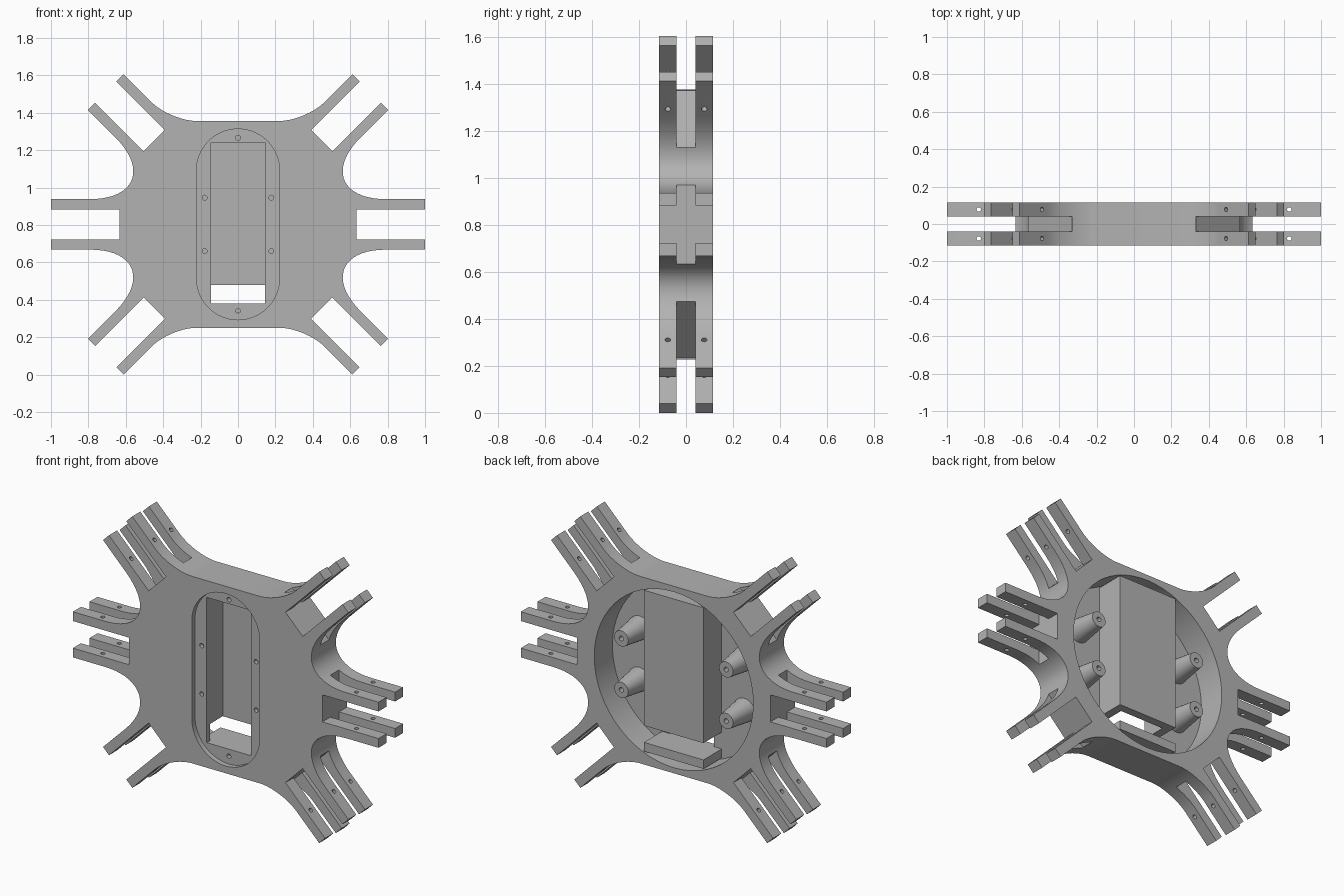
import bpy, bmesh, math
from mathutils import Matrix, Vector
from mathutils.geometry import interpolate_bezier

if "Cube" in bpy.data.objects:
    bpy.data.objects.remove(bpy.data.objects["Cube"])

CZ = 0.803                      # height of the hub centre
BACK, FRONT = 0.115, -0.115     # plate faces
FLOOR = -0.055                  # floor of the round cavity
ROOT, IN, OUT = 0.633, 0.08, 0.135   # arm notch depth, prong inner and outer edge

grey = bpy.data.materials.new("plain grey")
grey.use_nodes = True
grey.diffuse_color = (0.45, 0.45, 0.45, 1)
grey.node_tree.nodes["Principled BSDF"].inputs["Base Color"].default_value = grey.diffuse_color


def make(name, bm):
    bmesh.ops.recalc_face_normals(bm, faces=bm.faces)
    mesh = bpy.data.meshes.new(name)
    bm.to_mesh(mesh)
    bm.free()
    obj = bpy.data.objects.new(name, mesh)
    obj.location.z = CZ
    mesh.materials.append(grey)
    bpy.context.collection.objects.link(obj)
    return obj


def prism(name, points, y0, y1):
    """Extrude an x-z outline from y0 to y1."""
    bm = bmesh.new()
    face = bm.faces.new([bm.verts.new((x, y0, z)) for x, z in points])
    ext = bmesh.ops.extrude_face_region(bm, geom=[face])["geom"]
    verts = [v for v in ext if isinstance(v, bmesh.types.BMVert)]
    bmesh.ops.translate(bm, verts=verts, vec=(0, y1 - y0, 0))
    return make(name, bm)


def rect(x0, x1, z0, z1):
    return [(x0, z0), (x1, z0), (x1, z1), (x0, z1)]


def arc(cx, cz, r, a0, a1, n):
    angles = [math.radians(a0 + (a1 - a0) * i / n) for i in range(n + 1)]
    return [(cx + r * math.cos(a), cz + r * math.sin(a)) for a in angles]


def rods(name, spots, r0, r1, length):
    """Cones whose axis is the local z of each matrix."""
    bm = bmesh.new()
    for m in spots:
        bmesh.ops.create_cone(bm, cap_ends=True, segments=24, radius1=r0,
                              radius2=r1, depth=length, matrix=m)
    return make(name, bm)


def cut(obj, *cutters):
    bpy.context.view_layer.objects.active = obj
    for c in cutters:
        mod = obj.modifiers.new("cut", 'BOOLEAN')
        mod.operation, mod.solver, mod.object = 'DIFFERENCE', 'EXACT', c
        bpy.ops.object.modifier_apply(modifier=mod.name)
        bpy.data.objects.remove(c)


def smooth(obj):
    bpy.ops.object.select_all(action='DESELECT')
    obj.select_set(True)
    bpy.context.view_layer.objects.active = obj
    bpy.ops.object.shade_smooth_by_angle(angle=math.radians(30))


def along_y(x, y, z):
    return Matrix.Translation((x, y, z)) @ Matrix.Rotation(-math.pi / 2, 4, 'X')


def turn(p):
    """Rotate an x-z point by 45 degrees."""
    s = math.sqrt(0.5)
    return ((p[0] - p[1]) * s, (p[0] + p[1]) * s)


def curve(a, b, c, d, n=20):
    pts = interpolate_bezier(*[Vector((p[0], p[1], 0)) for p in (a, b, c, d)], n)
    return [(p.x, p.y) for p in pts]


# Star outline: one quarter, then mirrored
apex = OUT / math.tan(math.pi / 8)
far, near = apex + 0.465, apex + 0.225
top = 0.553
corner = top - OUT * math.sqrt(2)
quarter = [(ROOT, IN), (1, IN), (1, OUT)]
quarter += curve((far, OUT), (near, OUT), turn((near, -OUT)), turn((far, -OUT)))
quarter += [turn(p) for p in [(1, -OUT), (1, -IN), (ROOT, -IN), (ROOT, IN), (1, IN), (1, OUT)]]
quarter += curve((corner + 0.1, top + 0.1), (corner + 0.045, top + 0.045),
                 (corner - 0.064, top), (corner - 0.14, top), 14)
half = quarter + [(-x, z) for x, z in reversed(quarter)]
outline = half + [(x, -z) for x, z in reversed(half)]
hub = prism("hub_plate", outline, FRONT, BACK)

# Round rear cavity, shallow front recess and window
window = rect(-0.145, 0.145, -0.422, 0.437)
recess = arc(0, 0.288, 0.222, 0, 180, 32) + arc(0, -0.288, 0.222, 180, 360, 32)
cut(hub,
    prism("cavity_cutter", arc(0, 0, 0.52, 0, 354, 59), FLOOR, 0.2),
    prism("recess_cutter", recess, -0.2, -0.085),
    prism("window_cutter", window, -0.2, 0))

# Screw holes in the recess
spots = [(sx * 0.178, sz * 0.143) for sx in (-1, 1) for sz in (-1, 1)]
spots += [(0, 0.463), (0, -0.463)]
cut(hub, rods("screw_cutter", [along_y(x, -0.1, z) for x, z in spots], 0.013, 0.013, 0.14))

# Mid-plane slots and pin holes of the six arms
for deg in (0, 45, 135, 180, 225, 315):
    rot = Matrix.Rotation(-math.radians(deg), 4, 'Y')
    slot = prism("slot_cutter", rect(ROOT, 1.1, -0.173, 0.173), -0.04, 0.04)
    slot.data.transform(rot)
    pins = rods("pin_cutter", [rot @ Matrix.Translation((0.83, y, 0)) for y in (-0.0775, 0.0775)],
                0.012, 0.012, 0.4)
    cut(hub, slot, pins)
smooth(hub)

# Box housing behind the window, open across its lower end
housing = prism("box_housing", rect(-0.195, 0.195, -0.475, 0.478), FLOOR - 0.005, BACK)
cut(housing,
    prism("pocket_cutter", window, -0.2, 0.065),
    prism("gap_cutter", rect(-0.3, 0.3, -0.422, -0.323), FLOOR, 0.2))

# Tapered mounting posts with blind holes
for side, sx in (("left", 1), ("right", -1)):
    for level, sz in (("upper", 1), ("lower", -1)):
        x, z = sx * 0.343, sz * 0.152
        length = BACK - FLOOR + 0.005
        post = rods(f"{level}_{side}_post", [along_y(x, BACK - length / 2, z)], 0.07, 0.046, length)
        cut(post, rods("post_cutter", [along_y(x, BACK, z)], 0.014, 0.014, 0.16))
        smooth(post)
